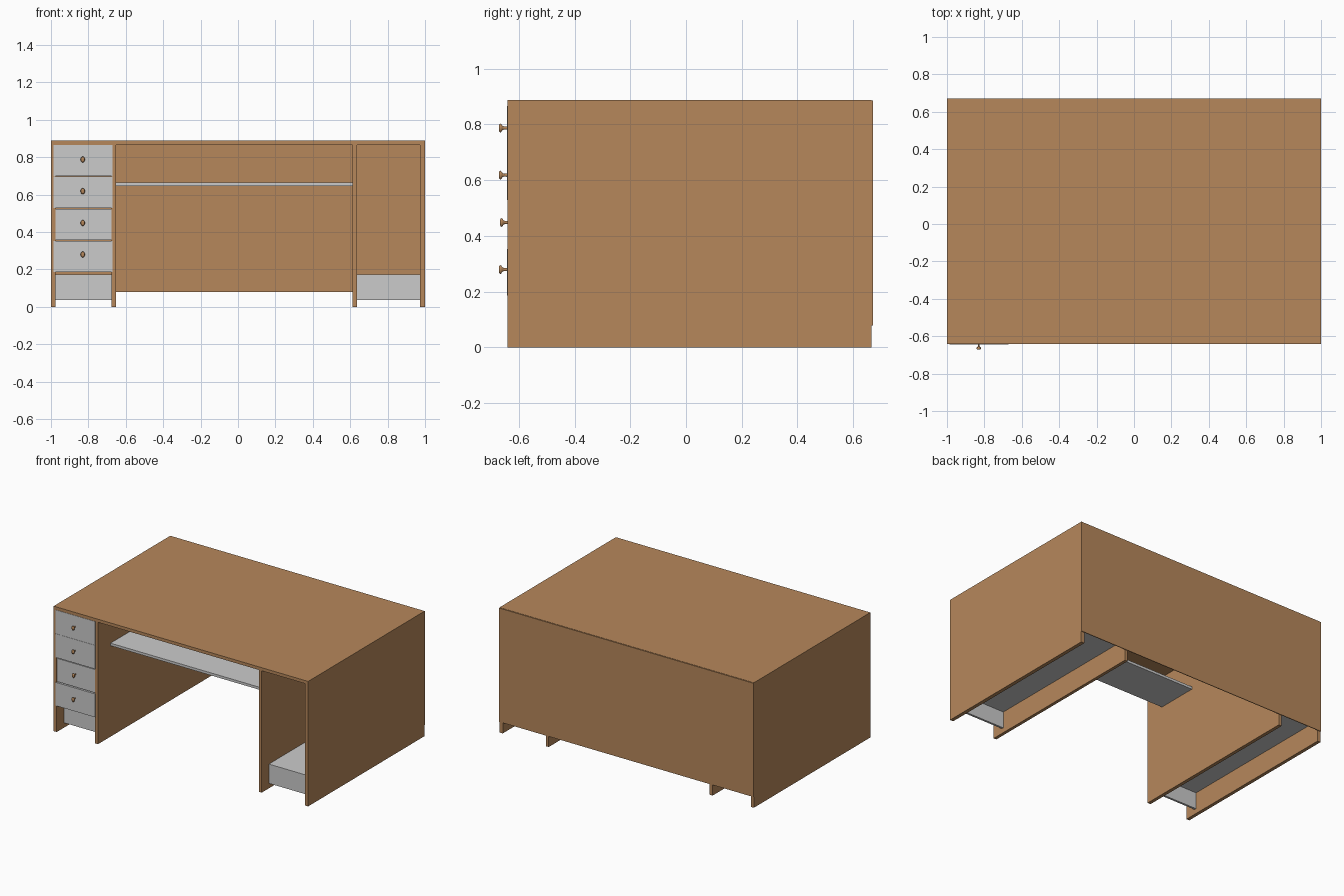
import bpy, bmesh, math
from mathutils import Matrix

if "Cube" in bpy.data.objects:
    bpy.data.objects.remove(bpy.data.objects["Cube"])


def material(name, rgb):
    m = bpy.data.materials.new(name)
    m.diffuse_color = (*rgb, 1)
    m.use_nodes = True
    m.node_tree.nodes["Principled BSDF"].inputs["Base Color"].default_value = m.diffuse_color
    return m


WOOD = material("warm_wood", (0.47, 0.245, 0.105))
GREY = material("light_grey", (0.60, 0.60, 0.60))


def finish(bm, name, mat):
    me = bpy.data.meshes.new(name)
    bmesh.ops.recalc_face_normals(bm, faces=bm.faces)
    bm.to_mesh(me)
    bm.free()
    me.materials.append(mat)
    ob = bpy.data.objects.new(name, me)
    bpy.context.collection.objects.link(ob)
    return ob


def boxes(name, mat, *spans):
    """One object made of boxes, each given as (x0, x1, y0, y1, z0, z1)."""
    bm = bmesh.new()
    for x0, x1, y0, y1, z0, z1 in spans:
        mat4 = Matrix.Translation(((x0 + x1) / 2, (y0 + y1) / 2, (z0 + z1) / 2)) \
            @ Matrix.Diagonal((x1 - x0, y1 - y0, z1 - z0, 1))
        bmesh.ops.create_cube(bm, size=1, matrix=mat4)
    return finish(bm, name, mat)


def knob(name, x, y, z):
    """Turned knob, taller than wide, pointing to -y from the drawer front."""
    profile = [(0.006, 0), (0.005, 0.010), (0.008, 0.016),
               (0.016, 0.022), (0.014, 0.027), (0.007, 0.029)]
    n = 16
    bm = bmesh.new()
    rings = []
    for r, d in profile:
        rings.append([bm.verts.new((x + 0.72 * r * math.cos(2 * math.pi * i / n), y - d,
                                    z + r * math.sin(2 * math.pi * i / n)))
                      for i in range(n)])
    for a, b in zip(rings, rings[1:]):
        for i in range(n):
            j = (i + 1) % n
            bm.faces.new((a[i], a[j], b[j], b[i]))
    bm.faces.new(rings[0])
    bm.faces.new(rings[-1])
    ob = finish(bm, name, WOOD)
    for p in ob.data.polygons:
        p.use_smooth = len(p.vertices) == 4


FRONT, BACK = -0.641, 0.666
TOP_UNDER = 0.866

# carcass: top, four uprights and the back sheet
boxes("desk_top", WOOD, (-1, 1, FRONT, BACK, TOP_UNDER, 0.888))
for name, x0, x1 in (("left_outer_side", -1, -0.976), ("left_inner_side", -0.676, -0.652),
                     ("right_inner_side", 0.613, 0.635), ("right_outer_side", 0.974, 1)):
    boxes(name, WOOD, (x0, x1, FRONT, BACK, 0, TOP_UNDER))
boxes("back_panel", WOOD, (-1, 1, BACK, 0.671, 0.078, 0.886))

# pedestal bottom shelves with recessed kick boards
for side, x0, x1 in (("left", -0.976, -0.676), ("right", 0.635, 0.974)):
    boxes(side + "_bottom_shelf", GREY, (x0, x1, -0.56, BACK, 0.152, 0.172))
    boxes(side + "_kick_board", GREY, (x0, x1, -0.56, -0.545, 0.035, 0.152))

# keyboard tray
boxes("keyboard_tray", GREY, (-0.652, 0.613, -0.50, -0.20, 0.646, 0.664))

# drawers: overlay front, open tray behind, knob
for i, (z0, z1, zk, push) in enumerate(((0.698, 0.866, 0.787, 0), (0.529, 0.697, 0.618, 0),
                                        (0.358, 0.523, 0.448, 0.004), (0.186, 0.352, 0.279, 0))):
    f = FRONT - 0.002 + push
    xa, xb, yb = -0.965, -0.687, 0.60
    n = str(i + 1)
    boxes("drawer_front_" + n, GREY, (-0.986, -0.672, f, f + 0.018, z0, z1))
    boxes("drawer_tray_" + n, GREY,
          (xa, xb, f + 0.018, yb, z0 + 0.01, z0 + 0.02),
          (xa, xa + 0.01, f + 0.018, yb, z0 + 0.02, z1 - 0.03),
          (xb - 0.01, xb, f + 0.018, yb, z0 + 0.02, z1 - 0.03),
          (xa + 0.01, xb - 0.01, yb - 0.01, yb, z0 + 0.02, z1 - 0.03))
    knob("drawer_knob_" + n, -0.83, f, zk)
